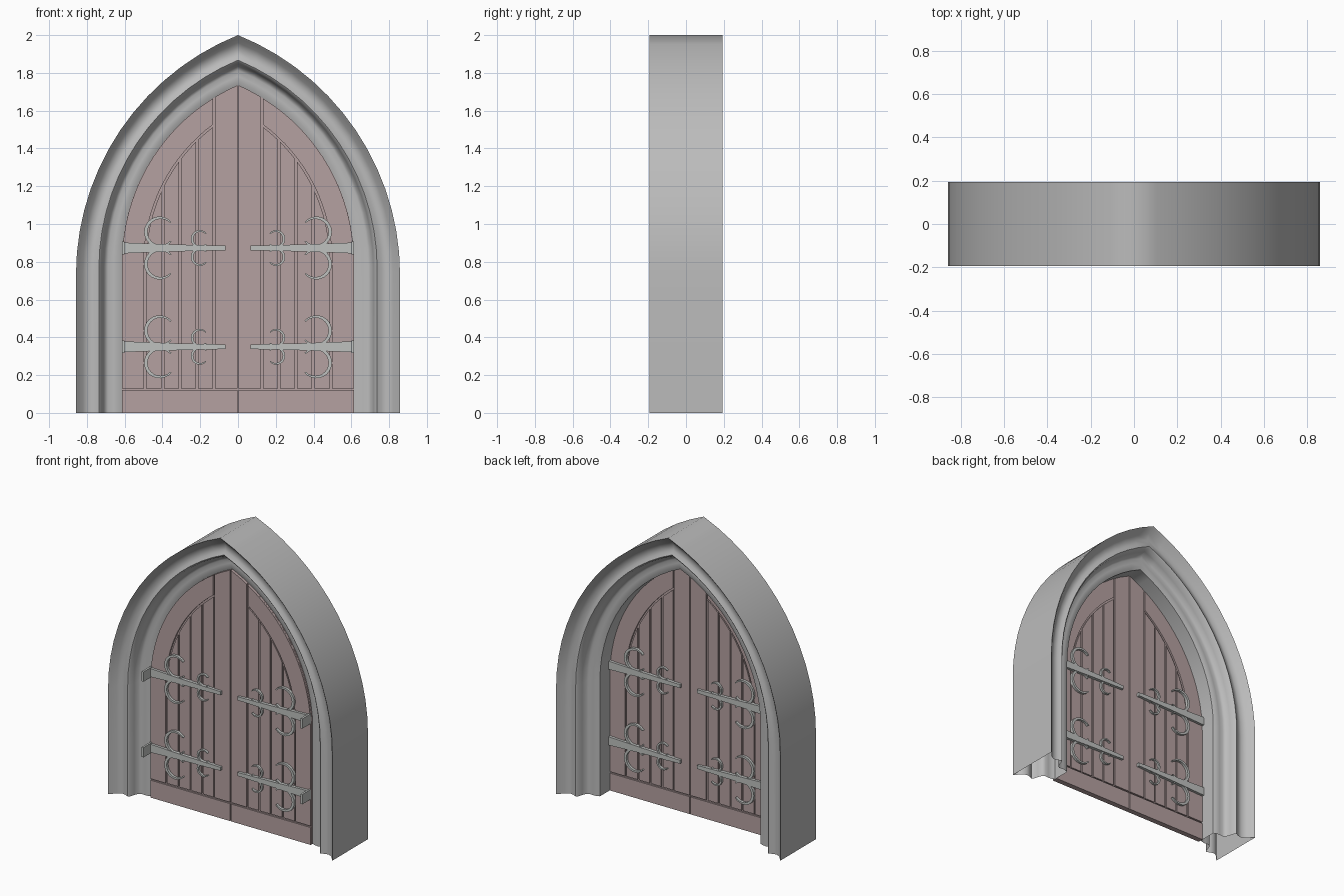
import bpy, bmesh, math

if "Cube" in bpy.data.objects:
    bpy.data.objects.remove(bpy.data.objects["Cube"])


def material(name, r, g, b):
    m = bpy.data.materials.new(name)
    m.diffuse_color = (r, g, b, 1)
    m.use_nodes = True
    m.node_tree.nodes["Principled BSDF"].inputs["Base Color"].default_value = m.diffuse_color
    return m


STONE = material("grey stone", 0.50, 0.50, 0.50)
WOOD = material("dusty brown wood", 0.46, 0.355, 0.355)
IRON = material("pale iron", 0.52, 0.535, 0.52)


def make(name, bm, mat, smooth=None):
    bmesh.ops.recalc_face_normals(bm, faces=bm.faces)
    me = bpy.data.meshes.new(name)
    bm.to_mesh(me)
    bm.free()
    me.materials.append(mat)
    ob = bpy.data.objects.new(name, me)
    bpy.context.collection.objects.link(ob)
    if smooth:
        bpy.ops.object.select_all(action='DESELECT')
        ob.select_set(True)
        bpy.context.view_layer.objects.active = ob
        bpy.ops.object.shade_smooth_by_angle(angle=math.radians(smooth))
    return ob


def slab(name, outline, y0, y1, mat, both=True):
    """Extrude x-z outlines along y; optionally mirror them to the other leaf."""
    bm = bmesh.new()
    for s in ((1, -1) if both else (1,)):
        a = [bm.verts.new((s * x, y0, z)) for x, z in outline]
        b = [bm.verts.new((s * x, y1, z)) for x, z in outline]
        bm.faces.new(a)
        bm.faces.new(b[::-1])
        n = len(a)
        for i in range(n):
            j = (i + 1) % n
            bm.faces.new((a[i], b[i], b[j], a[j]))
    return make(name, bm, mat)


def half_arch(w, spring, peak, n=14):
    """Right half of a pointed arch, from the floor up to the peak."""
    h = peak - spring
    r = (w * w + h * h) / (2 * w)
    end = math.asin(h / r)
    pts = [(w, 0.0), (w, spring * 0.5)]
    for i in range(n + 1):
        a = end * i / n
        pts.append((w - r + r * math.cos(a), spring + r * math.sin(a)))
    pts[-1] = (0.0, peak)
    return pts


def full_arch(half):
    return half + [(-x, z) for x, z in half[-2::-1]]


# Moulded stone surround: a profile lofted between the inner and outer arches
inner = full_arch(half_arch(0.615, 0.80, 1.735))
outer = full_arch(half_arch(0.858, 0.73, 2.0))
front = [(0, 0.062), (0.08, 0.070), (0.18, 0.073), (0.30, 0.070), (0.37, 0.080),
         (0.42, 0.11), (0.46, 0.145), (0.50, 0.153), (0.60, 0.139),
         (0.72, 0.134), (0.85, 0.152), (0.95, 0.183), (1, 0.194)]
ring = [(t, -y) for t, y in front] + [(t, y) for t, y in reversed(front)]
bm = bmesh.new()
rows = []
for (xi, zi), (xo, zo) in zip(inner, outer):
    rows.append([bm.verts.new((xi + (xo - xi) * t, y, zi + (zo - zi) * t)) for t, y in ring])
for p, q in zip(rows, rows[1:]):
    for i in range(len(ring)):
        j = (i + 1) % len(ring)
        bm.faces.new((p[i], p[j], q[j], q[i]))
make("stone_arch", bm, STONE, 55)

# Thin door set toward the front; the core shows only inside the grooves
FRONT, BACK = -0.082, -0.045
slab("door_core", inner, FRONT + 0.012, BACK - 0.012, WOOD, both=False)

# Arcs of the door share one centre
CX, CZ = -0.407, 0.80


def arc_z(x, r):
    return CZ + math.sqrt(max(r * r - (x - CX) ** 2, 0))


def arc(r, x_min, n=16):
    end = math.acos((x_min - CX) / r)
    return [(CX + r * math.cos(end * i / n), CZ + r * math.sin(end * i / n)) for i in range(n + 1)]


# Bottom rails, meeting stiles and curved outer stiles
slab("bottom_rail", [(0.003, 0), (0.613, 0), (0.613, 0.12), (0.003, 0.12)], FRONT, BACK, WOOD)
stile_top = [(0.122 - 0.119 * i / 4, arc_z(0.122 - 0.119 * i / 4, 1.02)) for i in range(5)]
slab("meeting_stile", [(0.003, 0.13), (0.122, 0.13)] + stile_top, FRONT, BACK, WOOD)
slab("curved_stile", [(0.613, 0.13)] + arc(1.02, 0.132)
     + arc(0.905, 0.132)[::-1] + [(0.498, 0.13)], FRONT, BACK, WOOD)

# Vertical planks under the curved stile
edges = [0.127, 0.217, 0.307, 0.398, 0.494]
for k, (a, b) in enumerate(zip(edges, edges[1:])):
    a, b = a + 0.006, b - 0.006
    top = [(b + (a - b) * i / 5, arc_z(b + (a - b) * i / 5, 0.894)) for i in range(6)]
    slab(f"plank_{k + 1}", [(a, 0.13), (b, 0.13)] + top, FRONT + 0.003, BACK - 0.003, WOOD)


def crescent(cx, cz, r, w, n=18):
    """C-shaped scroll, open toward the door centre, with thin ends."""
    out, inn = [], []
    for i in range(n + 1):
        a = math.radians(-140 + 280 * i / n)
        thick = w * (0.45 + 0.55 * math.sin(math.pi * i / n))
        out.append((cx + r * math.cos(a), cz + r * math.sin(a)))
        inn.append((cx + (r - thick) * math.cos(a), cz + (r - thick) * math.sin(a)))
    return out + inn[::-1]


# Iron straps and scrolls on both faces
for level, z in (("upper", 0.873), ("lower", 0.35)):
    for face, y, s in (("front", FRONT, -1), ("back", BACK, 1)):
        y -= s * 0.006
        strap = [(0.065, z - 0.012), (0.35, z - 0.019), (0.612, z - 0.029),
                 (0.612, z + 0.029), (0.35, z + 0.019), (0.065, z + 0.012)]
        slab(f"{level}_{face}_strap", strap, y, y + s * 0.024, IRON)
        for up in (-1, 1):
            tag = "top" if up > 0 else "bottom"
            slab(f"{level}_{face}_large_scroll_{tag}",
                 crescent(0.415, z + up * 0.085, 0.082, 0.018), y, y + s * 0.020, IRON)
            slab(f"{level}_{face}_small_scroll_{tag}",
                 crescent(0.203, z + up * 0.048, 0.047, 0.013), y, y + s * 0.018, IRON)
    # Bent hinge plates against the jambs at the front
    slab(f"{level}_hinge_plate", [(0.600, z - 0.034), (0.614, z - 0.034),
         (0.614, z + 0.034), (0.600, z + 0.034)], -0.175, FRONT, IRON)
